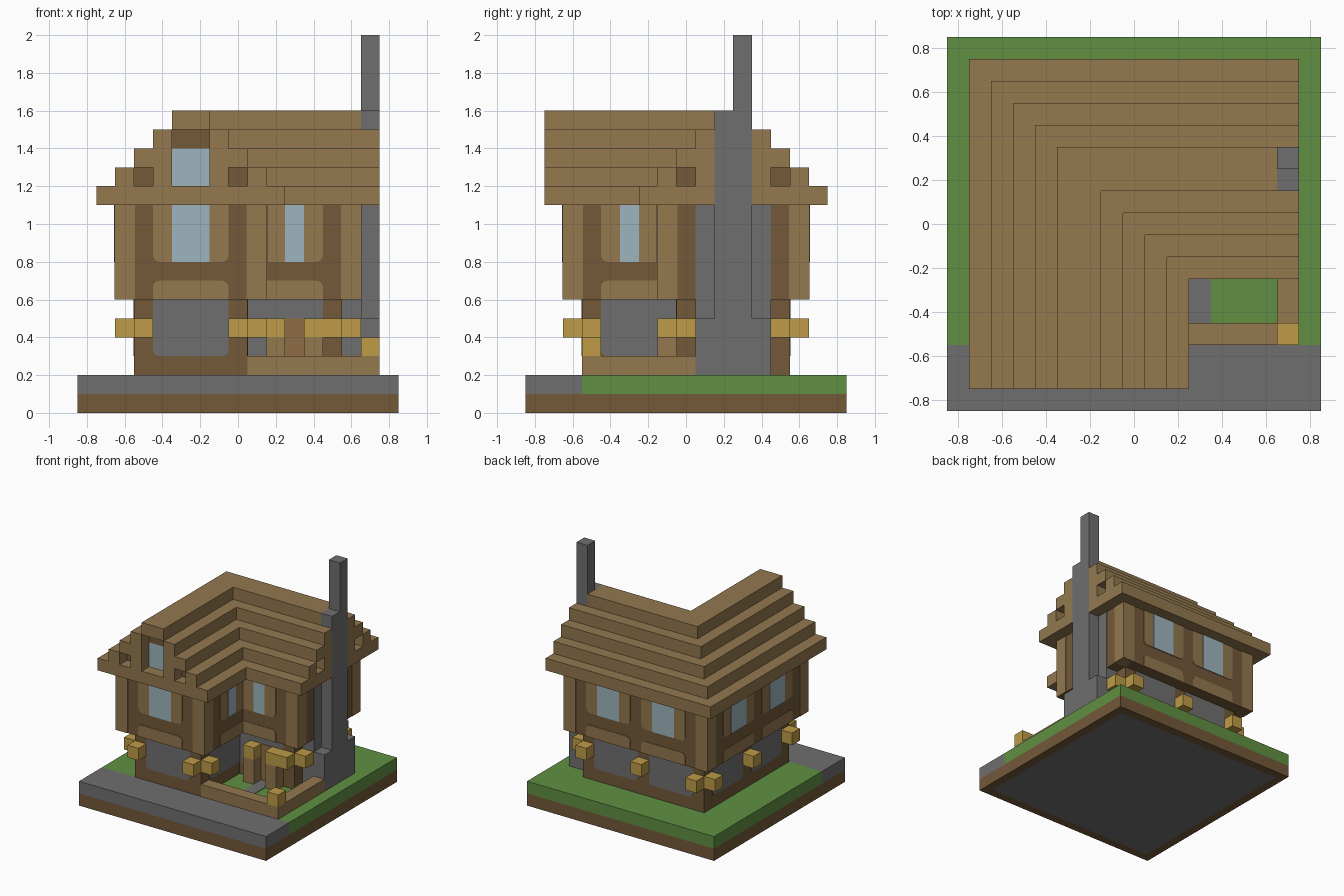
import bpy, bmesh, math

if "Cube" in bpy.data.objects:
    bpy.data.objects.remove(bpy.data.objects["Cube"])


def material(name, *rgb):
    lin = [(c / 255 / 12.92) if c < 10 else ((c / 255 + 0.055) / 1.055) ** 2.4 for c in rgb]
    m = bpy.data.materials.new(name)
    m.use_nodes = True
    m.diffuse_color = (*lin, 1)
    m.node_tree.nodes["Principled BSDF"].inputs["Base Color"].default_value = (*lin, 1)
    return m


TAN = material("light_wood", 147, 120, 79)
DARK = material("dark_wood", 115, 88, 57)
STONE = material("stone", 112, 111, 112)
GRASS = material("grass", 96, 144, 66)
GLASS = material("window_glass", 157, 181, 189)
GOLD = material("lamp_gold", 189, 155, 70)
DOOR = material("door_wood", 141, 109, 71)


def finish(name, bm, mat):
    bmesh.ops.recalc_face_normals(bm, faces=bm.faces)
    me = bpy.data.meshes.new(name)
    bm.to_mesh(me)
    bm.free()
    me.materials.append(mat)
    ob = bpy.data.objects.new(name, me)
    bpy.context.collection.objects.link(ob)
    return ob


def extrude(name, points, shift, mat):
    bm = bmesh.new()
    face = bm.faces.new([bm.verts.new(p) for p in points])
    new = bmesh.ops.extrude_face_region(bm, geom=[face], use_keep_orig=True)["geom"]
    bmesh.ops.translate(bm, vec=shift, verts=[v for v in new if isinstance(v, bmesh.types.BMVert)])
    return finish(name, bm, mat)


def box(name, x, y, z, mat):
    pts = [(x[0], y[0], z[0]), (x[1], y[0], z[0]), (x[1], y[1], z[0]), (x[0], y[1], z[0])]
    return extrude(name, pts, (0, 0, z[1] - z[0]), mat)


def l_prism(name, lo, hi, front, east, z, mat):
    """L plan: a west wing reaching the front and a north wing reaching east."""
    pts = [(lo, front), (hi, front), (hi, -hi), (east, -hi), (east, -lo), (lo, -lo)]
    return extrude(name, [(x, y, z[0]) for x, y in pts], (0, 0, z[1] - z[0]), mat)


def panel(name, axis, plane, sign, u, z, mat, round_low=(0, 0), round_high=(0, 0), t=0.004, r=0.035):
    """Thin plate on a wall; axis is the wall normal, u runs along the wall."""
    corners = [(u[0], z[0], 1, 1, round_low[0]), (u[1], z[0], -1, 1, round_low[1]),
               (u[1], z[1], -1, -1, round_high[1]), (u[0], z[1], 1, -1, round_high[0])]
    pts = []
    for i, (cu, cz, du, dz, rounded) in enumerate(corners):
        if not rounded:
            pts.append((cu, cz))
            continue
        arc = [(cu + du * r * (1 - math.cos(a)), cz + dz * r * (1 - math.sin(a)))
               for a in (k * math.pi / 8 for k in range(5))]
        pts += arc if i % 2 == 0 else arc[::-1]
    if axis == "y":
        return extrude(name, [(a, plane, b) for a, b in pts], (0, sign * t, 0), mat)
    return extrude(name, [(plane, a, b) for a, b in pts], (sign * t, 0, 0), mat)


# Ground: earth slab with an inset stone underside, grass and paving on top
bm = bmesh.new()
bmesh.ops.create_cube(bm, size=1)
for v in bm.verts:
    v.co = (v.co.x * 1.7, v.co.y * 1.7, 0.05 + v.co.z * 0.1)
bm.normal_update()
under = [f for f in bm.faces if f.normal.z < -0.5]
bmesh.ops.inset_region(bm, faces=under, thickness=0.1)
for f in under:
    f.material_index = 1
finish("earth_slab", bm, DARK).data.materials.append(STONE)
box("lawn", (-0.85, 0.85), (-0.55, 0.85), (0.1, 0.2), GRASS)
box("paving", (-0.85, 0.85), (-0.85, -0.55), (0.1, 0.2), STONE)
box("garden_path", (0.25, 0.35), (-0.45, -0.05), (0.2, 0.204), STONE)

# Storeys, the upper one overhanging
l_prism("lower_storey", -0.55, 0.05, -0.55, 0.55, (0.2, 0.6), DARK)
l_prism("upper_storey", -0.65, 0.15, -0.65, 0.65, (0.6, 1.1), DARK)
e = 0.004
for x, y in [(-0.6, -0.6), (0.1, -0.6), (0.6, -0.1), (0.6, 0.6), (-0.6, 0.6)]:
    box("corner_post", (x - 0.05 - e, x + 0.05 + e), (y - 0.05 - e, y + 0.05 + e), (0.6, 1.1), TAN)

# Wall bays: normal axis, upper plane, side, span, window span, rounded ends
LEFT, RIGHT = (-0.45, -0.05), (0.05, 0.45)
WIN_L, WIN_R = (-0.35, -0.15), (0.15, 0.35)
BOTH = (1, 1)
bays = [("y", -0.65, -1, LEFT, WIN_L, BOTH),
        ("y", 0.65, 1, LEFT, WIN_L, BOTH),
        ("y", 0.65, 1, RIGHT, WIN_R, BOTH),
        ("x", -0.65, -1, LEFT, WIN_L, BOTH),
        ("x", -0.65, -1, RIGHT, WIN_R, BOTH),
        ("x", 0.15, 1, (-0.45, -0.15), (-0.35, -0.25), (1, 0)),
        ("y", -0.15, -1, (0.15, 0.45), (0.25, 0.35), (0, 1))]
for axis, plane, sign, span, win, ends in bays:
    panel("upper_infill", axis, plane, sign, span, (0.8, 1.1), TAN, round_low=ends)
    panel("lower_infill", axis, plane, sign, span, (0.6, 0.7), TAN, round_high=ends)
    panel("window", axis, plane, sign, win, (0.8, 1.1), GLASS, t=0.007)
    base = (LEFT if span[0] < 0 else RIGHT)
    panel("stone_infill", axis, plane - sign * 0.1, sign, base, (0.3, 0.6), STONE, round_low=ends)

# Stepped roof with gable boards one block deep at the front and east ends
gables = [[(-0.75, -0.35), (-0.15, 0.25)],
          [(-0.65, -0.55), (-0.45, -0.35), (-0.15, -0.05), (0.05, 0.15)],
          [(-0.55, -0.35), (-0.15, 0.05)],
          [(-0.45, -0.35), (-0.15, -0.05)],
          []]
for k, boards in enumerate(gables):
    s = 0.1 * k
    z = (1.1 + s, 1.2 + s)
    l_prism("roof_step", -0.75 + s, 0.25 - s, -0.65, 0.65, z, TAN)
    for a, b in boards:
        box("front_gable_board", (a, b), (-0.75, -0.65), z, TAN)
        box("east_gable_board", (0.65, 0.75), (-b, -a), z, TAN)
    if k in (0, 4):
        box("front_gable_board", WIN_L, (-0.75, -0.65), z, TAN)

# Gable recesses
for a, b in [(-0.55, -0.45), (-0.05, 0.05)]:
    panel("gable_recess", "y", -0.65, -1, (a, b), (1.2, 1.3), DARK)
    panel("gable_recess", "x", 0.65, 1, (-b, -a), (1.2, 1.3), DARK)
panel("gable_window", "y", -0.65, -1, WIN_L, (1.2, 1.4), GLASS)
panel("gable_lintel", "y", -0.65, -1, WIN_L, (1.4, 1.5), DARK)

# Chimney
box("chimney_base", (0.55, 0.75), (0.05, 0.45), (0.2, 0.5), STONE)
box("chimney_breast", (0.55, 0.65 + e), (0.05, 0.45), (0.5, 1.1), STONE)
box("chimney_stack", (0.65, 0.75), (0.15, 0.35), (0.5, 1.6), STONE)
box("chimney_flue", (0.65, 0.75), (0.25, 0.35), (1.6, 2.0), STONE)

# Garden fence, door and porch posts
box("front_fence", (0.05, 0.75), (-0.55, -0.45), (0.2, 0.3), TAN)
box("side_fence", (0.65, 0.75), (-0.45, 0.05), (0.2, 0.3), TAN)
panel("door", "y", -0.05, -1, (0.25, 0.35), (0.2, 0.5), DOOR, t=0.008)
for x in (0.15, 0.35):
    box("porch_post", (x, x + 0.1), (-0.15, -0.05), (0.2, 0.4), TAN)

# Lamps on the posts, porch and fence corner
lamps = [(-0.5, -0.6), (0, -0.6), (-0.6, -0.5), (0.1, -0.5), (-0.6, 0), (-0.6, 0.5),
         (-0.5, 0.6), (0, 0.6), (0.5, 0.6), (0.6, 0.5), (0.6, 0),
         (0.2, -0.1), (0.4, -0.1), (0.5, -0.1)]
for x, y in lamps:
    box("lamp", (x - 0.05, x + 0.05), (y - 0.05, y + 0.05), (0.4, 0.5), GOLD)
box("fence_lamp", (0.65, 0.75), (-0.55, -0.45), (0.3, 0.4), GOLD)
